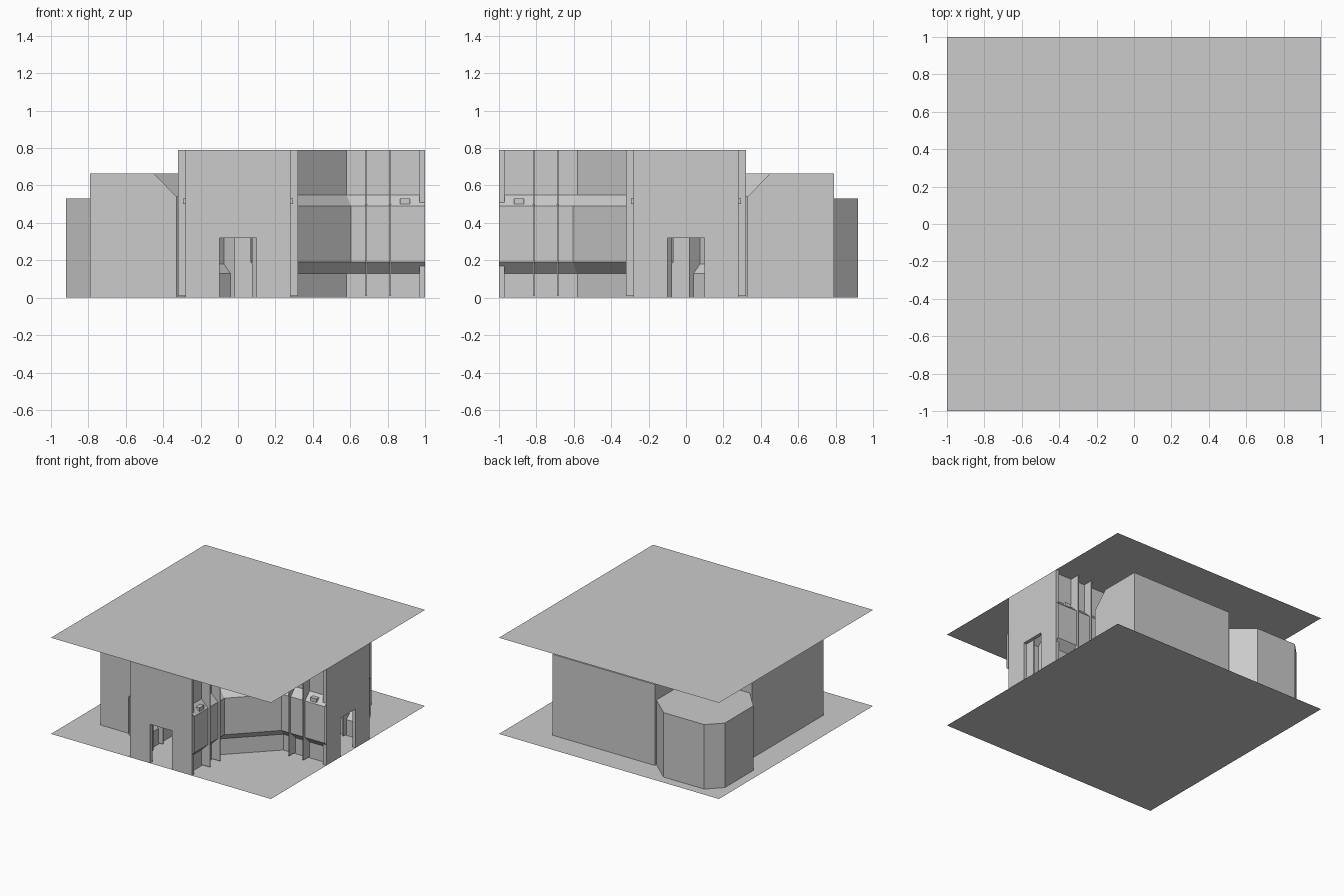
import bpy, bmesh
from mathutils import Vector, Matrix

if "Cube" in bpy.data.objects:
    bpy.data.objects.remove(bpy.data.objects["Cube"])

H = 0.79       # ceiling height
DOOR = 0.32    # door height


def finish(name, bm):
    bmesh.ops.remove_doubles(bm, verts=bm.verts, dist=1e-5)
    me = bpy.data.meshes.new(name)
    bm.to_mesh(me)
    bm.free()
    ob = bpy.data.objects.new(name, me)
    bpy.context.collection.objects.link(ob)
    return ob


def polygon(name, pts):
    bm = bmesh.new()
    bm.faces.new([bm.verts.new(p) for p in pts])
    return finish(name, bm)


def offset(path, d):
    """Mitred offset of an open 2D path, positive to the right of travel."""
    p = [Vector(q) for q in path]
    n = []
    for a, b in zip(p, p[1:]):
        t = (b - a).normalized()
        n.append(Vector((t.y, -t.x)))
    out = []
    for i, q in enumerate(p):
        a, b = n[max(i - 1, 0)], n[min(i, len(n) - 1)]
        m = a + b
        out.append(q + m * (2 * d / m.dot(m)))
    return out


def sheet(name, path, profile, door_seg=None):
    """Sweep (offset, z) profile along path; leave a doorway in one segment."""
    bm = bmesh.new()
    rows = [[bm.verts.new((q.x, q.y, z)) for q in offset(path, d)] for d, z in profile]
    for j, (lo, hi) in enumerate(zip(rows, rows[1:])):
        for i in range(len(path) - 1):
            if i == door_seg and profile[j + 1][1] <= DOOR + 1e-4:
                continue
            bm.faces.new((lo[i], lo[i + 1], hi[i + 1], hi[i]))
    return finish(name, bm)


def box(name, lo, hi):
    bm = bmesh.new()
    lo, hi = Vector(lo), Vector(hi)
    bmesh.ops.create_cube(bm, size=1, matrix=Matrix.Translation((lo + hi) / 2)
                          @ Matrix.Diagonal((*(hi - lo), 1)))
    return finish(name, bm)


def mirrored(ob):
    """Copy across the diagonal: (x, y) -> (-y, -x)."""
    me = ob.data.copy()
    for v in me.vertices:
        v.co.x, v.co.y = -v.co.y, -v.co.x
    me.flip_normals()
    c = bpy.data.objects.new(ob.name + "_right", me)
    bpy.context.collection.objects.link(c)


def square(name, z):
    polygon(name, [(-1, -1, z), (1, -1, z), (1, 1, z), (-1, 1, z)])


# Floor and ceiling slabs
square("floor", 0)
square("ceiling", H)

# Corridor walls with a recessed middle band
band = [(0, 0), (0, .13), (.06, .19), (.06, DOOR), (.06, .49), (0, .55), (0, H)]
sheet("corridor_inner_wall",
      [(.24, -1), (.24, -.58), (.58, -.24), (1, -.24)], band)
w = 0.075
sheet("corridor_outer_wall",
      [(-.24, -1), (-.24, -.31), (.035 - w, -.035 - w), (.035 + w, -.035 + w),
       (.31, .24), (1, .24)], [(-d, z) for d, z in band], door_seg=2)

# Doorway tunnel through the diagonal wall
for s in (-1, 1):
    a, b = (.06 + s * w, -.06 + s * w), (s * w, s * w)
    polygon("doorway_jamb", [(*a, 0), (*b, 0), (*b, DOOR), (*a, DOOR)])
polygon("doorway_lintel", [(.06 - w, -.06 - w, DOOR), (.06 + w, -.06 + w, DOOR),
                           (w, w, DOOR), (-w, -w, DOOR)])

# End wall with door opening, mirrored to the other corridor end
bm = bmesh.new()
outline = [(-.28, 0), (-.1, 0), (-.1, DOOR), (.1, DOOR), (.1, 0), (.28, 0), (.28, H), (-.28, H)]
face = bm.faces.new([bm.verts.new((x, -1, z)) for x, z in outline])
ext = bmesh.ops.extrude_face_region(bm, geom=[face], use_keep_orig=True)
bmesh.ops.translate(bm, vec=(0, .03, 0),
                    verts=[v for v in ext["geom"] if isinstance(v, bmesh.types.BMVert)])
bmesh.ops.recalc_face_normals(bm, faces=bm.faces)
mirrored(finish("end_wall", bm))

# Rib fins and small wall fittings on both sides of each corridor end
for s in (-1, 1):
    for y in (-.815, -.685):
        a, b = sorted((s * .2, s * .32))
        mirrored(box("rib_fin", (a, y - .004, .01), (b, y + .004, H)))
    a, b = sorted((s * .25, s * .295))
    mirrored(box("wall_fitting", (a, -.92, .50), (b, -.865, .53)))

# Side room: sloped wall facing the corridor
T = .665
sheet("room_sloped_wall",
      [(.66, .33), (.33, .33), (w, w), (-w, -w), (-.33, -.33), (-.33, -.66)],
      [(0, 0), (0, DOOR), (0, .54), (.12, T)], door_seg=2)
mirrored(polygon("room_end_wall", [(-.33, -.66, 0), (-.45, -.66, 0),
                                   (-.45, -.66, T), (-.33, -.66, .54)]))

# Side room: plain back walls and ceiling
back = [(.66, .45), (.66, .79), (-.27, .79), (-.27, .52), (-.52, .27),
        (-.79, .27), (-.79, -.66), (-.45, -.66)]
sheet("room_back_wall", back, [(0, 0), (0, T)])
inner = offset([(.66, .33), (.33, .33), (-.33, -.33), (-.33, -.66)], .12)
polygon("room_ceiling", [(*p, T) for p in back] + [(q.x, q.y, T) for q in inner[2:0:-1]])

# Octagonal corner chamber
octa = [(-.27, .52), (-.27, .77), (-.44, .92), (-.81, .92), (-.92, .81),
        (-.92, .44), (-.77, .27), (-.52, .27)]
sheet("chamber_wall", octa, [(0, 0), (0, .53)])
polygon("chamber_ceiling", [(*p, .53) for p in octa])
